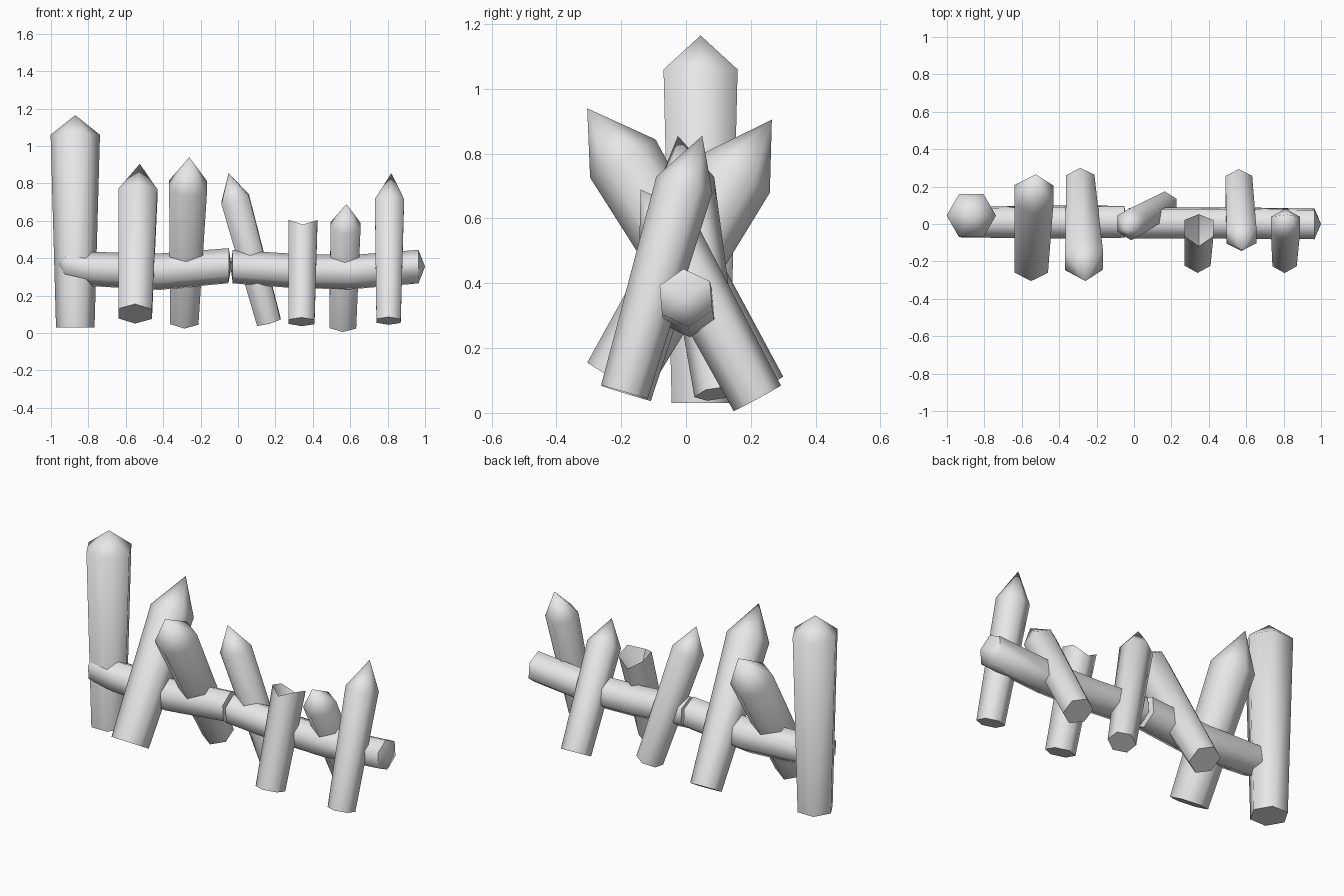
import bpy, bmesh, math
from mathutils import Vector

if "Cube" in bpy.data.objects:
    bpy.data.objects.remove(bpy.data.objects["Cube"])

SIDES = 6
wood = bpy.data.materials.new("grey_wood")
wood.use_nodes = True
GREY = (0.8, 0.8, 0.8, 1)
wood.diffuse_color = GREY
wood.node_tree.nodes["Principled BSDF"].inputs["Base Color"].default_value = GREY


def log(name, stations, tip, start_tip=None, ref=(1, 0, 0), phase=30, notch=0):
    """Loft six-sided rings through (centre, radius) stations and close both ends."""
    bm = bmesh.new()
    axis = (Vector(stations[-1][0]) - Vector(stations[0][0])).normalized()
    u = Vector(ref)
    u = (u - axis * u.dot(axis)).normalized()
    v = axis.cross(u)
    rings = []
    for centre, radius in stations:
        ring = []
        for i in range(SIDES):
            a = math.radians(phase) + math.tau * i / SIDES
            ring.append(bm.verts.new(Vector(centre) + radius * (u * math.cos(a) + v * math.sin(a))))
        rings.append(ring)
    for low, high in zip(rings, rings[1:]):
        for i in range(SIDES):
            j = (i + 1) % SIDES
            bm.faces.new((low[i], low[j], high[j], high[i]))

    # ragged rim: lower the front and back corners
    if notch:
        for i in (1, 4):
            rings[-1][i].co -= axis * notch

    def fan(ring, point):
        apex = bm.verts.new(point)
        for i in range(SIDES):
            bm.faces.new((ring[i], ring[(i + 1) % SIDES], apex))

    fan(rings[-1], tip)
    if start_tip:
        fan(rings[0], start_tip)
    else:
        bm.faces.new(rings[0])
    bmesh.ops.recalc_face_normals(bm, faces=bm.faces)
    mesh = bpy.data.meshes.new(name)
    bm.to_mesh(mesh)
    bm.free()
    mesh.materials.append(wood)
    obj = bpy.data.objects.new(name, mesh)
    bpy.context.collection.objects.link(obj)
    bpy.ops.object.select_all(action="DESELECT")
    obj.select_set(True)
    bpy.context.view_layer.objects.active = obj
    bpy.ops.object.shade_smooth_by_angle(angle=math.radians(62))
    return obj


# upright end post
log("end_post", [((-.87, .045, .03), .103), ((-.87, .045, 1.06), .132)],
    (-.87, .045, 1.165), phase=0)

# leaning sharpened stakes: foot, foot radius, shoulder, shoulder radius, tip
stakes = {
    "stake_forward_foot_large": ((-.55, -.215, .103), .104, (-.535, .155, .74), .12, (-.525, .265, .905)),
    "stake_back_foot_large": ((-.287, .225, .068), .087, (-.267, -.195, .785), .117, (-.26, -.305, .94)),
    "stake_sideways": ((.165, .10, .06), .075, (-.015, 0, .715), .088, (-.05, -.025, .855)),
    "stake_back_foot_small": ((.56, .22, .045), .083, (.575, -.063, .57), .092, (.58, -.14, .69)),
    "stake_forward_foot_small": ((.805, -.19, .065), .075, (.81, -.005, .705), .09, (.82, .05, .855)),
}
for name, (foot, r0, shoulder, r1, tip) in stakes.items():
    log(name, [(foot, r0), (shoulder, r1)], tip)

# broken stake with a hollow, notched top
log("broken_stake", [((.34, -.185, .06), .08), ((.347, -.022, .592), .09)],
    (.347, -.075, .46), notch=.04)

# two sagging rail logs
log("rail_left", [((-.925, 0, .367), .08), ((-.78, .01, .342), .092),
                  ((-.42, .01, .328), .098), ((-.05, .012, .36), .094)],
    (-.035, .012, .36), start_tip=(-.96, 0, .367), ref=(0, 0, 1), phase=5)
log("rail_right", [((-.028, .005, .355), .09), ((.3, .005, .332), .092),
                   ((.6, .005, .325), .092), ((.965, 0, .355), .09)],
    (1, 0, .355), start_tip=(-.04, .005, .355), ref=(0, 0, 1), phase=5)
